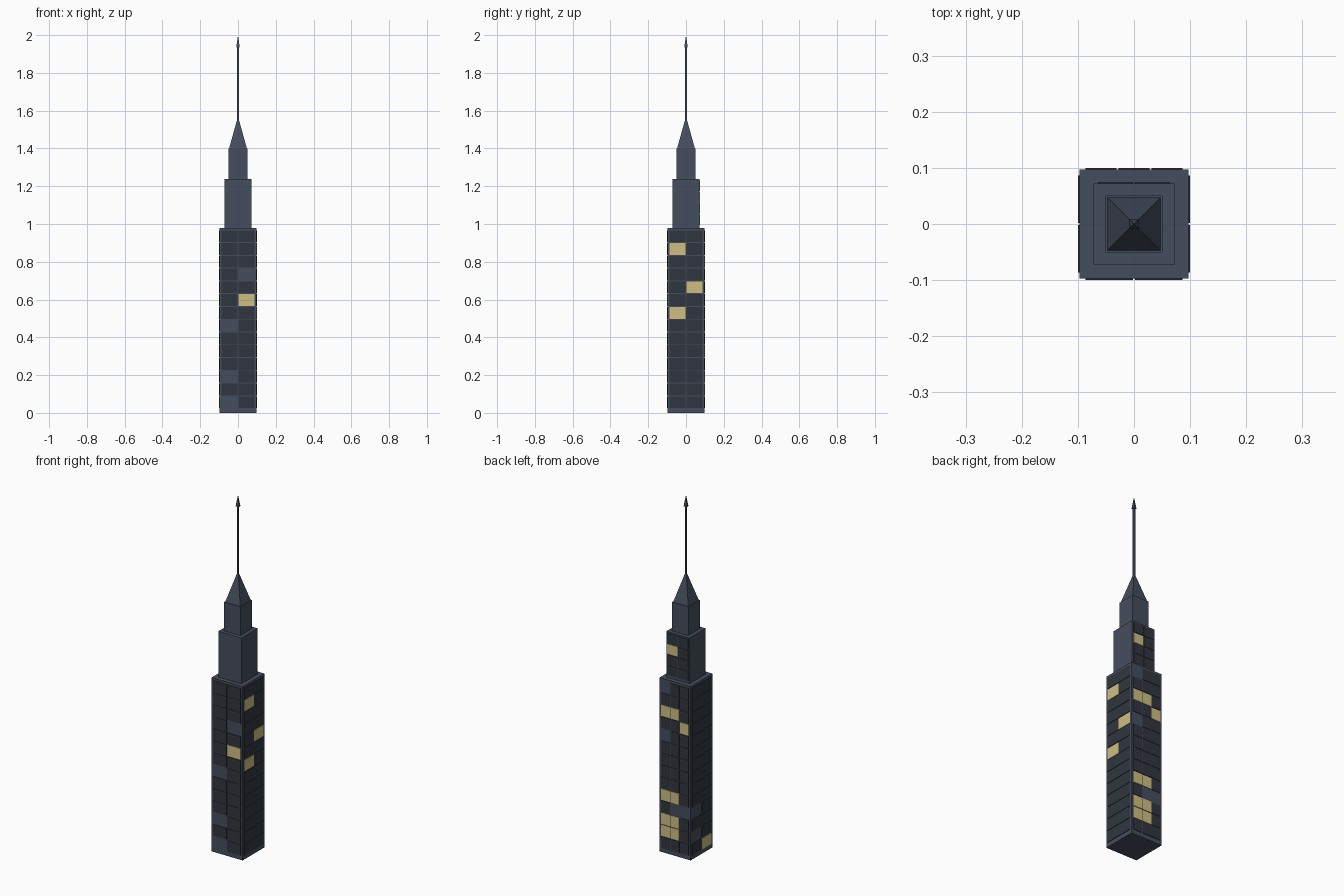
import bpy, bmesh, math
from mathutils import Matrix

if "Cube" in bpy.data.objects:
    bpy.data.objects.remove(bpy.data.objects["Cube"])


def material(name, rgb):
    m = bpy.data.materials.new(name)
    m.diffuse_color = (*rgb, 1)
    m.use_nodes = True
    m.node_tree.nodes["Principled BSDF"].inputs["Base Color"].default_value = m.diffuse_color
    return m


STONE = material("slate", (0.06, 0.075, 0.11))
DARK = material("dark_glass", (0.03, 0.037, 0.05))
LIT = material("lit_glass", (0.62, 0.52, 0.22))


def finish(bm, name, mats):
    me = bpy.data.meshes.new(name)
    bm.to_mesh(me)
    bm.free()
    for m in mats:
        me.materials.append(m)
    ob = bpy.data.objects.new(name, me)
    bpy.context.collection.objects.link(ob)


def add_box(bm, lo, hi, mat=0):
    size = [b - a for a, b in zip(lo, hi)]
    mid = [(a + b) / 2 for a, b in zip(lo, hi)]
    mx = Matrix.Translation(mid) @ Matrix.Diagonal((*size, 1))
    verts = bmesh.ops.create_cube(bm, size=1, matrix=mx)["verts"]
    for f in {f for v in verts for f in v.link_faces}:
        f.material_index = mat


def tier(name, half, z0, z1):
    bm = bmesh.new()
    add_box(bm, (-half, -half, z0), (half, half, z1))
    finish(bm, name, [STONE])


def pyramid(name, half, z0, z1):
    bm = bmesh.new()
    mx = Matrix.Translation((0, 0, (z0 + z1) / 2)) @ Matrix.Rotation(math.pi / 4, 4, "Z")
    bmesh.ops.create_cone(bm, cap_ends=True, segments=4, radius1=half * math.sqrt(2),
                          radius2=0, depth=z1 - z0, matrix=mx)
    finish(bm, name, [STONE])


def windows(name, axis, sign, wall, span, cols, rows, z0, pitch, height, lit, blank=()):
    """Grid of thin panes on one wall; columns count from the negative end."""
    bm = bmesh.new()
    step = 2 * span / cols
    out = sorted((sign * (wall - 0.002), sign * (wall + 0.003)))
    for c in range(cols):
        u0, u1 = -span + c * step + 0.0015, -span + (c + 1) * step - 0.0015
        for r in range(rows):
            if (c, r) in blank:
                continue
            za = z0 + r * pitch
            if axis == "y":
                lo, hi = (u0, out[0], za), (u1, out[1], za + height)
            else:
                lo, hi = (out[0], u0, za), (out[1], u1, za + height)
            add_box(bm, lo, hi, 1 if (c, r) in lit else 0)
    finish(bm, name, [DARK, LIT])


# Stepped tower body
tier("lower_tower", 0.097, 0, 0.98)
tier("middle_tower", 0.072, 0.98, 1.238)
tier("upper_tower", 0.051, 1.238, 1.40)

# Roof and mast
pyramid("roof", 0.047, 1.40, 1.57)
tier("mast", 0.0045, 1.55, 1.95)
pyramid("mast_tip", 0.009, 1.935, 2.0)

# Window panes on the lower tower
low = (14, 0.025, 0.0676, 0.063)
windows("front_windows", "y", -1, 0.097, 0.088, 2, *low,
        lit={(1, 8)}, blank={(0, 0), (0, 2), (0, 6), (1, 10)})
windows("right_windows", "x", 1, 0.097, 0.088, 2, *low,
        lit={(0, 12), (1, 9), (0, 7)})
windows("left_windows", "x", -1, 0.097, 0.088, 2, *low,
        lit={(0, 0)}, blank={(1, 1), (1, 3)})
windows("back_windows", "y", 1, 0.097, 0.088, 3, *low,
        lit={(c, r) for c in (1, 2) for r in (1, 2, 4, 11)} | {(0, 10)},
        blank={(2, 13), (2, 9), (0, 3), (1, 3)})

# Window panes on the back of the middle tower
windows("middle_back_windows", "y", 1, 0.072, 0.066, 2, 4, 0.995, 0.06, 0.055,
        lit={(1, 2)})
